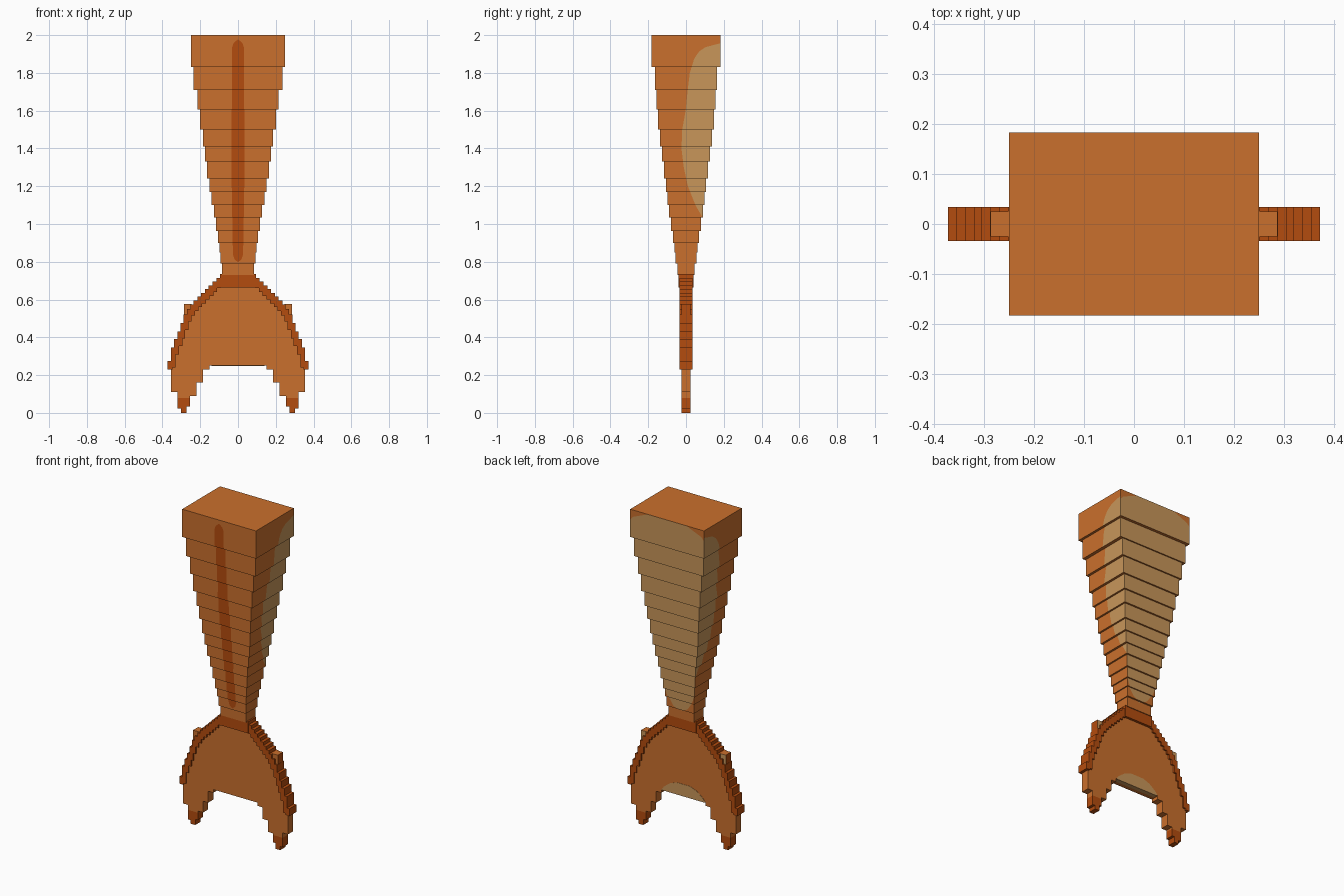
import bpy, bmesh

cube = bpy.data.objects.get("Cube")
if cube:
    bpy.data.objects.remove(cube, do_unlink=True)


def material(name, rgb):
    m = bpy.data.materials.new(name)
    m.use_nodes = True
    m.diffuse_color = (*rgb, 1)
    m.node_tree.nodes["Principled BSDF"].inputs["Base Color"].default_value = (*rgb, 1)
    return m


MATS = [material("orange", (0.591, 0.162, 0.026)),
        material("dark_orange", (0.456, 0.072, 0.0044)),
        material("cream", (0.578, 0.305, 0.102))]
ORANGE, DARK, CREAM = range(3)


def finish(name, bm):
    bmesh.ops.recalc_face_normals(bm, faces=bm.faces)
    me = bpy.data.meshes.new(name)
    for m in MATS:
        me.materials.append(m)
    bm.to_mesh(me)
    bm.free()
    ob = bpy.data.objects.new(name, me)
    bpy.context.collection.objects.link(ob)
    return ob


def slab(name, points, y0, y1, mat):
    """Extrude an (x, z) outline from y0 to y1."""
    bm = bmesh.new()
    face = bm.faces.new([bm.verts.new((x, y0, z)) for x, z in points])
    ext = bmesh.ops.extrude_face_region(bm, geom=[face])
    verts = [v for v in ext["geom"] if isinstance(v, bmesh.types.BMVert)]
    bmesh.ops.translate(bm, verts=verts, vec=(0, y1 - y0, 0))
    for f in bm.faces:
        f.material_index = mat
    return finish(name, bm)


def box(name, x0, x1, y0, y1, z0, z1, mat):
    return slab(name, [(x0, z0), (x1, z0), (x1, z1), (x0, z1)], y0, y1, mat)


def mirrored(half):
    return half + [(-x, z) for x, z in reversed(half)]


def curve(table, t):
    """Linear interpolation in a rising table of (t, value)."""
    if t <= table[0][0]:
        return table[0][1]
    for (a, u), (b, v) in zip(table, table[1:]):
        if t <= b:
            return u + (v - u) * (t - a) / (b - a)
    return table[-1][1]


# Tapering body: stacked blocks with the stripe and the cream back cut into the faces
LEVELS = [2.0, 1.83, 1.71, 1.605, 1.5, 1.41, 1.33, 1.24, 1.17, 1.1, 1.035,
          0.963, 0.9, 0.85, 0.79, 0.73]
HALF_W = [0.25, 0.235, 0.215, 0.2, 0.185, 0.174, 0.163, 0.152, 0.14, 0.127,
          0.117, 0.107, 0.099, 0.092, 0.086]
HALF_D = [0.183, 0.165, 0.157, 0.148, 0.138, 0.128, 0.117, 0.107, 0.098, 0.09,
          0.08, 0.07, 0.062, 0.055, 0.045]
STRIPE = [(0.80, 0), (0.81, 0.018), (0.84, 0.027), (1.3, 0.035), (1.94, 0.031),
          (1.965, 0.02), (1.975, 0)]
SIDE = [(1.03, 0.09), (1.1, 0.05), (1.2, 0.01), (1.3, -0.012), (1.4, -0.024),
        (1.5, -0.02), (1.6, -0.002), (1.7, 0.008), (1.8, 0.02), (1.88, 0.045),
        (1.92, 0.075), (1.94, 0.11), (1.95, 0.183)]
BACK = [(0.785, 0), (0.80, 0.045), (0.85, 0.08), (0.92, 0.11), (1.2, 0.25),
        (1.95, 0.25), (1.975, 0.19), (2.0, 0.13)]
COLUMNS = [ORANGE, DARK, ORANGE, ORANGE, CREAM, ORANGE, CREAM, ORANGE, CREAM, ORANGE]
ROWS = 8

bm = bmesh.new()
for i, (w, d) in enumerate(zip(HALF_W, HALF_D)):
    top, bottom = LEVELS[i], LEVELS[i + 1]
    rings = []
    for k in range(ROWS + 1):
        z = bottom + (top - bottom) * k / ROWS
        s = max(curve(STRIPE, z), 1e-5)
        c = d - 1e-5 if z < 1.03 else min(curve(SIDE, z), d - 1e-5)
        b = min(max(curve(BACK, z), 1e-5), w - 1e-5)
        ring = [(-w, -d), (-s, -d), (s, -d), (w, -d), (w, c), (w, d),
                (b, d), (-b, d), (-w, d), (-w, c)]
        rings.append([bm.verts.new((x, y, z)) for x, y in ring])
    for lo, hi in zip(rings, rings[1:]):
        for j, mat in enumerate(COLUMNS):
            n = (j + 1) % len(COLUMNS)
            bm.faces.new((lo[j], lo[n], hi[n], hi[j])).material_index = mat
    bm.faces.new(rings[0][::-1])
    bm.faces.new(rings[-1])
    # Merge the slivers of this block only
    bmesh.ops.remove_doubles(bm, verts=[v for r in rings for v in r], dist=1e-4)
finish("tapered_body", bm)

# Collar where the body meets the fin
box("collar", -0.095, 0.095, -0.04, 0.04, 0.665, 0.735, DARK)

# Stepped rim: each entry is the outer x and the lower z of a step
STEPS = [(0.095, 0.715), (0.115, 0.695), (0.135, 0.675), (0.155, 0.655), (0.175, 0.635),
         (0.195, 0.615), (0.215, 0.595), (0.235, 0.575), (0.252, 0.55), (0.27, 0.52),
         (0.288, 0.475), (0.305, 0.43), (0.32, 0.39), (0.338, 0.345), (0.355, 0.275),
         (0.372, 0.23)]


def stairs(dx, dz, floor):
    pts, z = [], 0.735 + dz
    for x, low in STEPS:
        low = max(low + dz, floor)
        if z <= floor:
            break
        pts += [(x + dx, z), (x + dx, low)]
        z = low
    return pts


slab("fin_rim", mirrored(stairs(0, 0, 0.23) + stairs(-0.025, -0.035, 0.23)[::-1]),
     -0.034, 0.034, DARK)

# Flat forked fin inside the rim
fin = stairs(-0.012, -0.018, 0.23)
fin += [(0.355, 0.23), (0.355, 0.11), (0.32, 0.11), (0.32, 0.08), (0.255, 0.08),
        (0.255, 0.09), (0.22, 0.09), (0.22, 0.16), (0.185, 0.16), (0.185, 0.23),
        (0.15, 0.23), (0.15, 0.25)]
slab("fin", mirrored(fin), -0.025, 0.025, ORANGE)

# Cream arch on the back of the fin, and its lower edge
arch = [(0.15, 0.25), (0.13, 0.275), (0.09, 0.305), (0.045, 0.322)]
slab("fin_back_patch", mirrored(arch), 0.0245, 0.0265, CREAM)
box("fin_edge_patch", -0.14, 0.14, 0.0, 0.0265, 0.2485, 0.2505, CREAM)

for side, name in ((1, "left"), (-1, "right")):
    # Dark stepped fin tips
    tip = [(0.255, 0.08), (0.32, 0.08), (0.32, 0.022), (0.303, 0.022), (0.303, 0),
           (0.272, 0), (0.272, 0.035), (0.255, 0.035)]
    slab(name + "_fin_tip", [(side * x, z) for x, z in tip], -0.025, 0.025, DARK)
    # Small blocks on the shoulders of the fin, with a cream back
    nub = box(name + "_fin_nub", side * 0.245, side * 0.287, -0.025, 0.025, 0.5, 0.577, ORANGE)
    for p in nub.data.polygons:
        if p.normal.y > 0.5:
            p.material_index = CREAM
        elif p.normal.x * side > 0.5:
            p.material_index = DARK
